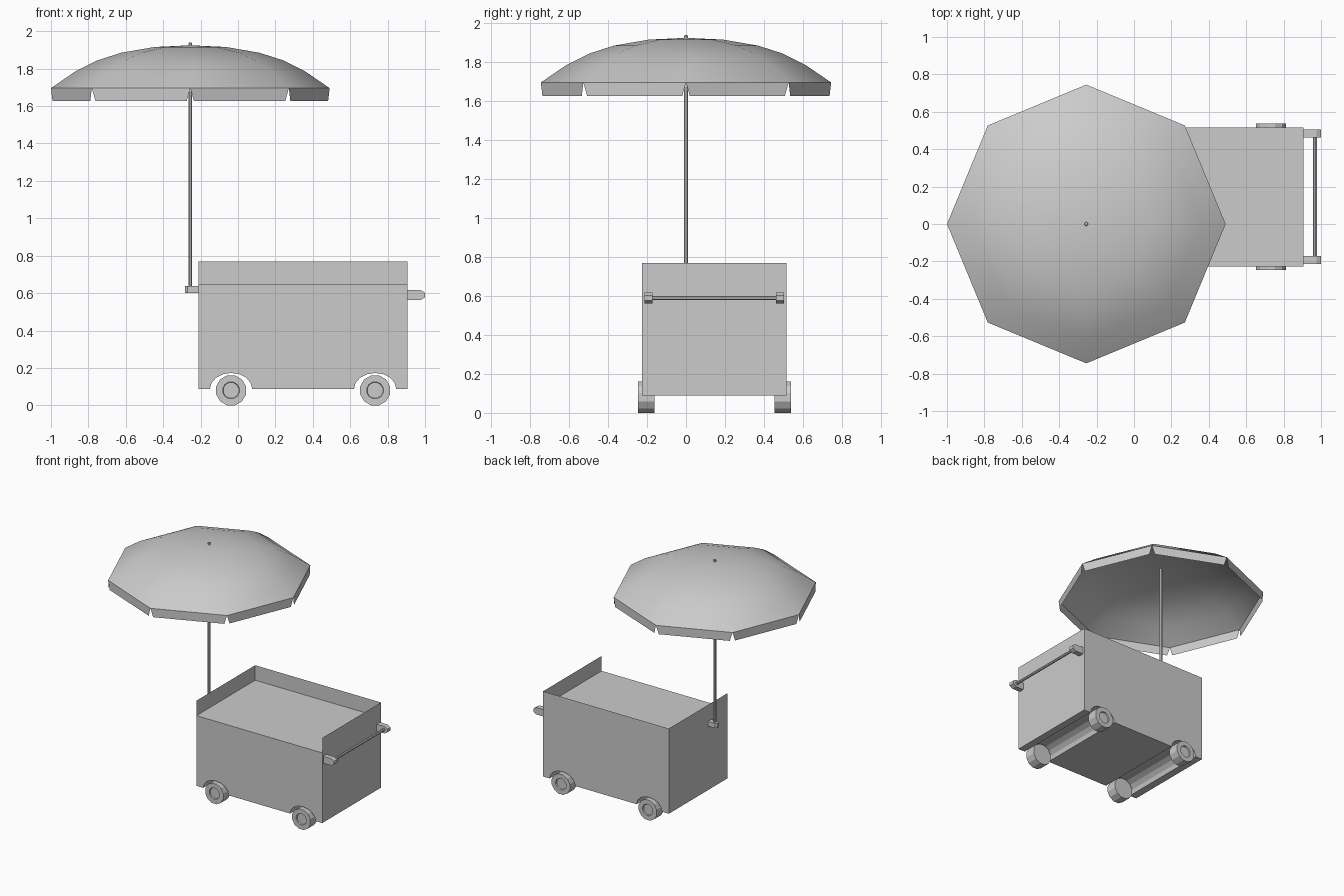
import bpy, bmesh
from math import pi, sin, cos
from mathutils import Vector, Matrix

if "Cube" in bpy.data.objects:
    bpy.data.objects.remove(bpy.data.objects["Cube"])

Y0, Y1 = -0.226, 0.517          # cart front and back
X0, X1 = -0.21, 0.905           # cart left and right
UX = -0.255                     # umbrella axis
WHEELS = (-0.037, 0.733)


def finish(name, bm, smooth=None, normals=True):
    if normals:
        bmesh.ops.recalc_face_normals(bm, faces=bm.faces)
    me = bpy.data.meshes.new(name)
    bm.to_mesh(me)
    bm.free()
    ob = bpy.data.objects.new(name, me)
    bpy.context.collection.objects.link(ob)
    if smooth:
        bpy.ops.object.select_all(action='DESELECT')
        ob.select_set(True)
        bpy.context.view_layer.objects.active = ob
        bpy.ops.object.shade_smooth_by_angle(angle=smooth)
    return ob


def lathe(bm, profile, n, mat, start=0.0):
    """Revolve (radius, height) points round local z; radius 0 makes a pole."""
    rings = []
    for r, h in profile:
        if r == 0:
            rings.append([bm.verts.new(mat @ Vector((0, 0, h)))] * n)
        else:
            rings.append([bm.verts.new(mat @ Vector((r * cos(start + 2 * pi * i / n),
                          r * sin(start + 2 * pi * i / n), h))) for i in range(n)])
    for a, b in zip(rings, rings[1:]):
        for i in range(n):
            j = (i + 1) % n
            bm.faces.new(list(dict.fromkeys((a[i], a[j], b[j], b[i]))))
    return rings


def prism(bm, outline, axis_pt, y0, y1):
    """Extrude an x-z outline along y."""
    a = [bm.verts.new((x, y0, z)) for x, z in outline]
    b = [bm.verts.new((x, y1, z)) for x, z in outline]
    bm.faces.new(a)
    bm.faces.new(b[::-1])
    for i in range(len(a)):
        j = (i + 1) % len(a)
        bm.faces.new((a[i], b[i], b[j], a[j]))


# Cart body with wheel arches running right across
outline = [(X0, 0.65), (X0, 0.088)]
for wx in WHEELS:
    outline += [(wx - 0.113 * cos(pi * i / 8), 0.088 + 0.085 * sin(pi * i / 8))
                for i in range(9)]
outline += [(X1, 0.088), (X1, 0.65)]
bm = bmesh.new()
prism(bm, outline, None, Y0, Y1)
finish("cart_body", bm)

# Thin rim on three sides, open at the front
bm = bmesh.new()
path = [(X0, Y0), (X0, Y1), (X1, Y1), (X1, Y0)]
lo = [bm.verts.new((x, y, 0.65)) for x, y in path]
hi = [bm.verts.new((x, y, 0.77)) for x, y in path]
for i in range(3):
    bm.faces.new((lo[i + 1], lo[i], hi[i], hi[i + 1]))
finish("cart_rim", bm, normals=False)

# Wheels with a recessed hub on the outer side
R = 0.08 / cos(pi / 12)
for wx, side in zip(WHEELS, ("left", "right")):
    for yo, d, end in ((Y0 - 0.021, -1, "front"), (Y1 + 0.021, 1, "back")):
        mat = Matrix.Translation((wx, yo, 0.08)) @ Matrix.Rotation(-d * pi / 2, 4, 'X')
        bm = bmesh.new()
        lathe(bm, [(0, -0.085), (R, -0.085), (R, 0), (0.046, 0), (0.043, -0.01), (0, -0.01)],
              12, mat, pi / 12)
        finish(f"wheel_{end}_{side}", bm)

# Push handle: two chamfered brackets and a bar
for y, side in ((-0.192, "front"), (0.483, "back")):
    bm = bmesh.new()
    prism(bm, [(X1, 0.562), (0.975, 0.562), (1.0, 0.577), (1.0, 0.602),
               (0.975, 0.617), (X1, 0.617)], None, y - 0.021, y + 0.021)
    finish(f"handle_bracket_{side}", bm)
bm = bmesh.new()
mat = Matrix.Translation((0.967, 0, 0.59)) @ Matrix.Rotation(-pi / 2, 4, 'X')
lathe(bm, [(0, -0.18), (0.011, -0.18), (0.011, 0.47), (0, 0.47)], 8, mat, pi / 8)
finish("handle_bar", bm)

# Bracket holding the pole
bm = bmesh.new()
pts = [(X0, -0.021), (-0.27, -0.021), (-0.284, -0.009), (-0.284, 0.009), (-0.27, 0.021), (X0, 0.021)]
f = bm.faces.new([bm.verts.new((x, y, 0.6)) for x, y in pts])
ext = bmesh.ops.extrude_face_region(bm, geom=[f], use_keep_orig=True)
bmesh.ops.translate(bm, vec=(0, 0, 0.038),
                    verts=[v for v in ext["geom"] if isinstance(v, bmesh.types.BMVert)])
finish("pole_bracket", bm)

# Umbrella pole with its rounded tip
axis = Matrix.Translation((UX, 0, 0))
bm = bmesh.new()
lathe(bm, [(0, 0.605), (0.011, 0.605), (0.011, 1.93), (0.008, 1.938), (0, 1.941)], 8, axis, pi / 8)
finish("umbrella_pole", bm, 0.6)

# Eight-sided umbrella canopy
bm = bmesh.new()
lathe(bm, [(0.745, 1.696), (0.615, 1.785), (0.495, 1.845), (0.37, 1.885),
           (0.19, 1.916), (0, 1.925)], 8, axis)
for fc in bm.faces:
    fc.smooth = True
finish("umbrella_canopy", bm, 1.2, normals=False)

# Hanging flaps, tapered so notches open at the corners
bm = bmesh.new()
for i in range(8):
    a, b = (Vector((UX + 0.745 * cos(k * pi / 4), 0.745 * sin(k * pi / 4), 1.696)) for k in (i, i + 1))
    t = (b - a).normalized() * 0.021
    drop = Vector((0, 0, -0.069))
    bm.faces.new([bm.verts.new(p) for p in (a, a + t + drop, b - t + drop, b)])
finish("umbrella_flaps", bm, normals=False)
